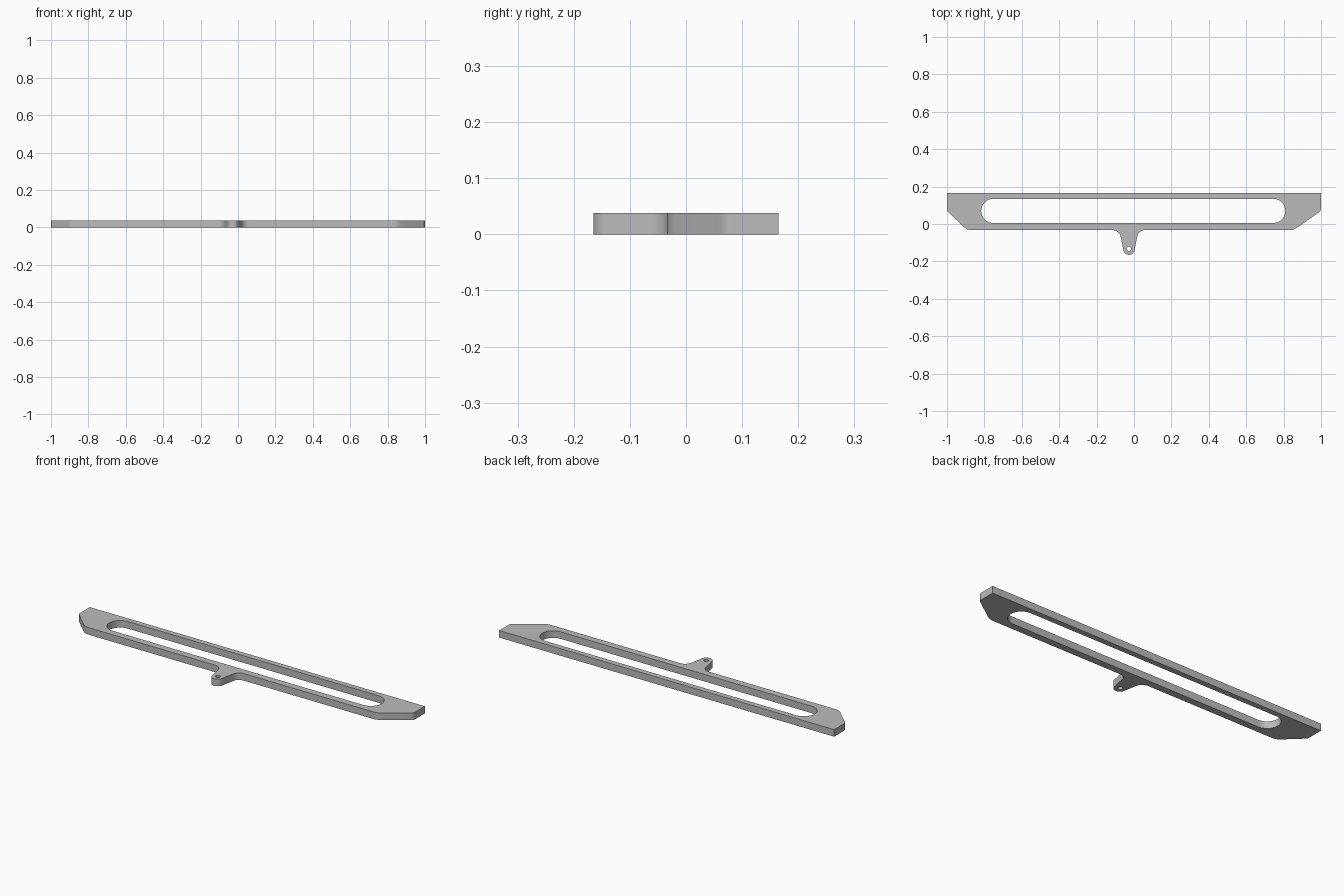
import bpy, bmesh, math
from mathutils import Vector

THICK = 0.038
TAB_X = -0.027

cube = bpy.data.objects.get("Cube")
if cube:
    bpy.data.objects.remove(cube, do_unlink=True)


def rounded(corners, steps=8):
    """Closed outline from (x, y, fillet radius) corners."""
    pts = []
    n = len(corners)
    for i, (x, y, r) in enumerate(corners):
        p = Vector((x, y))
        if r == 0:
            pts.append(p)
            continue
        a = (Vector(corners[i - 1][:2]) - p).normalized()
        b = (Vector(corners[(i + 1) % n][:2]) - p).normalized()
        half = a.angle(b) / 2
        centre = p + (a + b).normalized() * (r / math.sin(half))
        start = p + a * (r / math.tan(half)) - centre
        end = p + b * (r / math.tan(half)) - centre
        sweep = math.pi - 2 * half
        for k in range(steps + 1):
            t = k / steps
            pts.append(centre + (start * math.sin((1 - t) * sweep)
                                 + end * math.sin(t * sweep)) / math.sin(sweep))
    return pts


def arc(cx, cy, r, start, sweep, steps):
    return [Vector((cx + r * math.cos(start + sweep * k / steps),
                    cy + r * math.sin(start + sweep * k / steps)))
            for k in range(steps + 1)]


# Plate outline with clipped front corners and the hanging tab
plate = rounded([
    (-1, 0.165, 0), (-1, 0.07, 0.03), (-0.892, -0.033, 0.06),
    (TAB_X - 0.051, -0.033, 0.043), (TAB_X - 0.025, -0.165, 0.03),
    (TAB_X + 0.025, -0.165, 0.03), (TAB_X + 0.051, -0.033, 0.04),
    (0.853, -0.033, 0.08), (1, 0.07, 0.03), (1, 0.165, 0),
])

# Long round-ended slot and the small tab hole
slot = (arc(0.744, 0.07, 0.065, -math.pi / 2, math.pi, 20)
        + arc(-0.752, 0.07, 0.065, math.pi / 2, math.pi, 20))
hole = arc(TAB_X, -0.132, 0.012, 0, 2 * math.pi, 16)[:-1]

# Fill between the outlines and extrude to a solid
bm = bmesh.new()
edges = []
for loop in (plate, slot, hole):
    verts = [bm.verts.new((p.x, p.y, 0)) for p in loop]
    edges += [bm.edges.new((v, verts[i - 1])) for i, v in enumerate(verts)]
bmesh.ops.triangle_fill(bm, use_beauty=True, use_dissolve=False,
                        edges=edges, normal=(0, 0, 1))
ext = bmesh.ops.extrude_face_region(bm, geom=bm.faces[:], use_keep_orig=True)
top = [g for g in ext["geom"] if isinstance(g, bmesh.types.BMVert)]
bmesh.ops.translate(bm, verts=top, vec=(0, 0, THICK))
bmesh.ops.recalc_face_normals(bm, faces=bm.faces[:])

mesh = bpy.data.meshes.new("slotted_plate")
bm.to_mesh(mesh)
bm.free()
obj = bpy.data.objects.new("slotted_plate", mesh)
bpy.context.collection.objects.link(obj)

# Plain grey finish
grey = bpy.data.materials.new("plain_grey")
grey.use_nodes = True
colour = (0.5, 0.5, 0.5, 1)
grey.diffuse_color = colour
grey.node_tree.nodes["Principled BSDF"].inputs["Base Color"].default_value = colour
mesh.materials.append(grey)

bpy.ops.object.select_all(action="DESELECT")
obj.select_set(True)
bpy.context.view_layer.objects.active = obj
bpy.ops.object.shade_smooth_by_angle(angle=math.radians(30))
